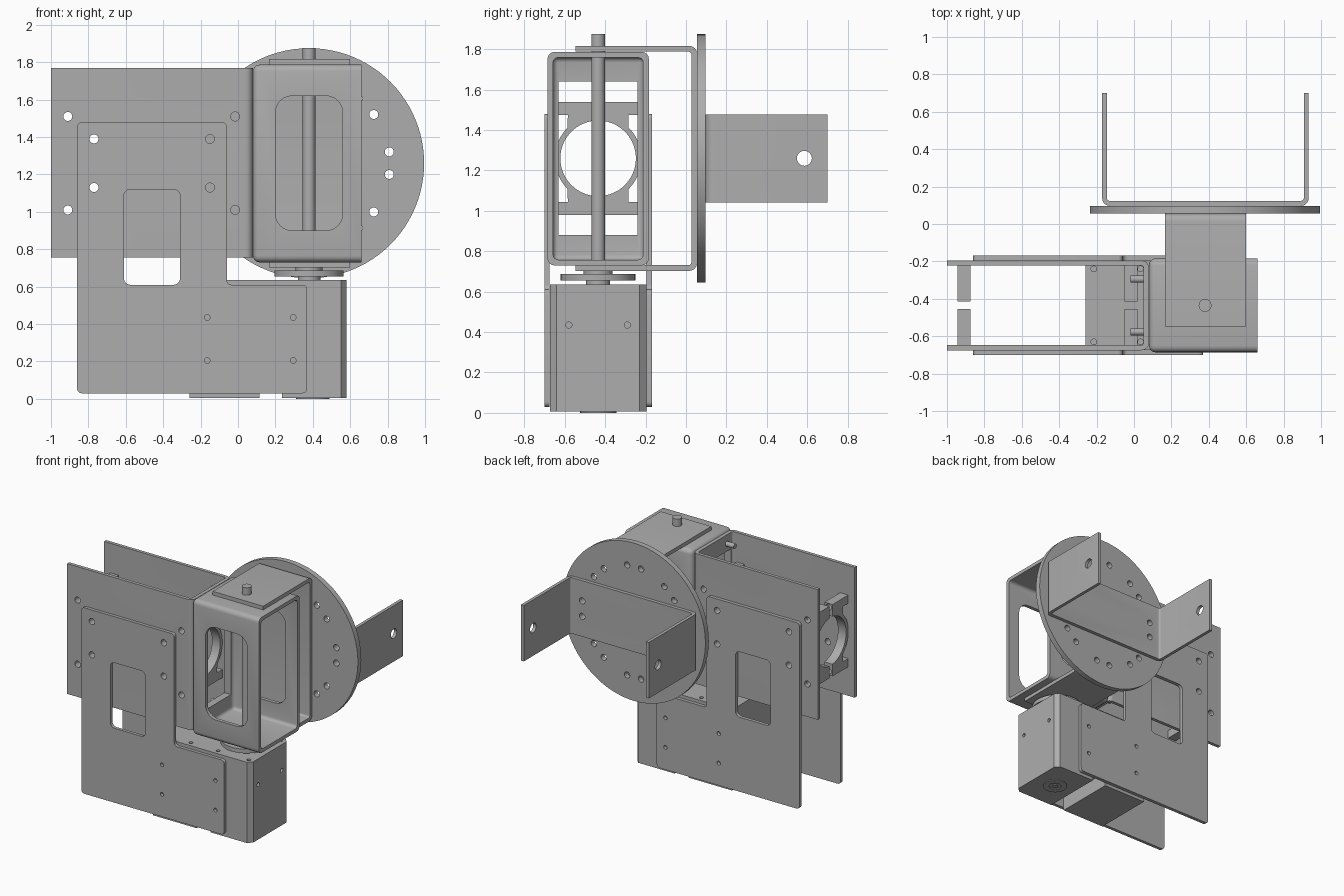
import bpy, bmesh, math
from mathutils import Vector

old = bpy.data.objects.get("Cube")
if old:
    bpy.data.objects.remove(old, do_unlink=True)

grey = bpy.data.materials.new("satin_grey")
grey.use_nodes = True
TINT = (0.42, 0.42, 0.42, 1)
grey.diffuse_color = TINT
grey.node_tree.nodes["Principled BSDF"].inputs["Base Color"].default_value = TINT

MID_Y = -0.435           # symmetry plane of the frame
AXIS_X, AXIS_Z = 0.38, 1.26   # turntable centre
PLACE = {"x": lambda u, v, w: (w, u, v),
         "y": lambda u, v, w: (u, w, v),
         "z": lambda u, v, w: (u, v, w)}


# 2D outline helpers
def rounded(points, radius=0.0):
    out = []
    for i, p in enumerate(points):
        r = p[2] if len(p) > 2 else radius
        c = Vector(p[:2])
        if r == 0:
            out.append(c)
            continue
        d1 = (Vector(points[i - 1][:2]) - c).normalized()
        d2 = (Vector(points[(i + 1) % len(points)][:2]) - c).normalized()
        half = d1.angle(d2) / 2
        a, b = c + d1 * r / math.tan(half), c + d2 * r / math.tan(half)
        for k in range(7):
            s = k / 6
            wa, wc, wb = (1 - s) ** 2, 2 * math.sin(half) * s * (1 - s), s * s
            out.append((a * wa + c * wc + b * wb) / (wa + wc + wb))
    return out


def rect(u0, u1, v0, v1, r=0.0):
    return rounded([(u0, v0), (u1, v0), (u1, v1), (u0, v1)], r)


def circle(u, v, r, n=24):
    return [Vector((u + r * math.cos(math.tau * i / n),
                    v + r * math.sin(math.tau * i / n))) for i in range(n)]


# Extrude outlines (the first is the edge, the rest are holes) along an axis
def panel(name, axis, lo, hi, *loops):
    curve = bpy.data.curves.new(name, "CURVE")
    curve.dimensions = "2D"
    curve.fill_mode = "BOTH"
    curve.extrude = (hi - lo) / 2
    for loop in loops:
        sp = curve.splines.new("POLY")
        sp.points.add(len(loop) - 1)
        for pt, co in zip(sp.points, loop):
            pt.co = (co.x, co.y, 0, 1)
        sp.use_cyclic_u = True
    tmp = bpy.data.objects.new(name + "_outline", curve)
    bpy.context.collection.objects.link(tmp)
    mesh = bpy.data.meshes.new_from_object(
        tmp.evaluated_get(bpy.context.evaluated_depsgraph_get()))
    bpy.data.objects.remove(tmp, do_unlink=True)
    bm = bmesh.new()
    bm.from_mesh(mesh)
    for v in bm.verts:
        v.co = PLACE[axis](v.co.x, v.co.y, v.co.z + (lo + hi) / 2)
    bmesh.ops.remove_doubles(bm, verts=bm.verts, dist=1e-5)
    bmesh.ops.recalc_face_normals(bm, faces=bm.faces)
    bm.to_mesh(mesh)
    bm.free()
    return add(name, mesh)


def add(name, mesh):
    mesh.materials.clear()
    mesh.materials.append(grey)
    mesh.name = name
    ob = bpy.data.objects.new(name, mesh)
    bpy.context.collection.objects.link(ob)
    return ob


# Box with softened edges, except around its +x end
def soft_box(name, lo, hi, r):
    bm = bmesh.new()
    bmesh.ops.create_cube(bm, size=1)
    for v in bm.verts:
        v.co = [(a + b) / 2 + c * (b - a) for a, b, c in zip(lo, hi, v.co)]
    edges = [e for e in bm.edges if min(v.co.x for v in e.verts) < hi[0] - 0.01]
    bmesh.ops.bevel(bm, geom=edges, offset=r, segments=4, profile=0.5, affect="EDGES")
    mesh = bpy.data.meshes.new(name)
    bm.to_mesh(mesh)
    bm.free()
    return add(name, mesh)


def cut(ob, *cutters):
    for c in cutters:
        mod = ob.modifiers.new("cut", "BOOLEAN")
        mod.operation, mod.solver, mod.object = "DIFFERENCE", "EXACT", c
    bpy.context.view_layer.update()
    mesh = bpy.data.meshes.new_from_object(
        ob.evaluated_get(bpy.context.evaluated_depsgraph_get()))
    ob.modifiers.clear()
    ob.data = mesh
    for c in cutters:
        bpy.data.objects.remove(c, do_unlink=True)


def drill(ob, axis, lo, hi, spots, r):
    cut(ob, *[panel("drill", axis, lo, hi, circle(u, v, r)) for u, v in spots])


clamp_x = (-0.91, -0.015)
clamp_holes = [(x, z) for x in clamp_x for z in (1.01, 1.51)]
plate_holes = [(x, z) for x in (-0.77, -0.15) for z in (1.13, 1.39)]
motor_holes = [(x, z) for x in (-0.165, 0.295) for z in (0.205, 0.435)]

# Outer L-shaped side plates
for name, lo, hi in (("front_side_plate", -0.70, -0.675), ("back_side_plate", -0.195, -0.168)):
    panel(name, "y", lo, hi,
          rounded([(-0.86, 0.03), (0.37, 0.03), (0.37, 0.61), (-0.06, 0.61),
                   (-0.06, 1.48), (-0.86, 1.48)], 0.025),
          rect(-0.61, -0.31, 0.61, 1.12, 0.035),
          *[circle(x, z, 0.024) for x, z in plate_holes],
          *[circle(x, z, 0.015) for x, z in motor_holes])

# Inner bent channel
channel = panel("channel_bracket", "z", 0.755, 1.77, rounded([
    (-1, -0.675), (0.08, -0.675, 0.04), (0.08, -0.195, 0.04), (-1, -0.195),
    (-1, -0.221), (0.052, -0.221, 0.015), (0.052, -0.648, 0.015), (-1, -0.648)]))
cut(channel, panel("window", "x", 0, 0.2, rect(-0.63, -0.24, 0.88, 1.64)))
drill(channel, "y", -0.8, 0, clamp_holes + plate_holes, 0.024)

# Tube clamps, each made of two halves
inner, outer = 0.187, 0.214
gap = math.acos(0.02 / inner)
upper = [(0.213, 0.28), (0.213, 0.215), (0.15, 0.215)]
arc = [(outer * math.cos(a), outer * math.sin(a))
       for a in [math.radians(45 - 5 * i) for i in range(19)]]
bore = [(inner * math.cos(a), inner * math.sin(a))
        for a in [gap * (i / 14 - 1) for i in range(29)]]
half = ([(0.02, 0.28)] + upper + arc + [(u, -v) for u, v in reversed(upper)]
        + [(0.02, -0.28)] + bore)
for n, x in zip(("outer", "inner"), clamp_x):
    for side, s in (("back", 1), ("front", -1)):
        c = panel(f"{n}_clamp_{side}", "x", x - 0.035, x + 0.035,
                  [Vector((MID_Y + s * u, AXIS_Z + v)) for u, v in half])
        drill(c, "y", -0.8, 0, [(x, 1.01), (x, 1.51)], 0.024)

# Bolts joining channel and tray
for y in (-0.295, -0.577):
    for z in (0.82, 1.70):
        panel("tray_bolt", "x", -0.02, 0.09, circle(y, z, 0.019))

# Open tray that carries the pivot rod
tray = soft_box("pivot_tray", (0.08, -0.686, 0.73), (0.66, -0.184, 1.787), 0.035)
cut(tray,
    soft_box("hollow", (0.108, -0.658, 0.758), (0.9, -0.212, 1.759), 0.025),
    panel("side_window", "y", -0.8, 0, rect(0.2, 0.56, 0.9, 1.62, 0.09)),
    panel("end_window", "x", 0, 0.2, rect(-0.63, -0.24, 0.88, 1.64)))

# Pivot rod, hub and collars
for name, r, lo, hi in (("pivot_rod", 0.034, 0.62, 1.875), ("lower_collar", 0.06, 0.63, 0.66),
                        ("hub_disc", 0.185, 0.655, 0.687), ("upper_collar", 0.072, 0.68, 0.71)):
    panel(name, "z", lo, hi, circle(AXIS_X, MID_Y, r, 40))

# Swinging bracket around the tray
panel("swing_bracket", "x", 0.165, 0.6, rounded([
    (-0.547, 0.703), (0.055, 0.703, 0.04), (0.055, 1.817, 0.04), (-0.547, 1.817),
    (-0.547, 1.788), (0.027, 1.788, 0.015), (0.027, 0.731, 0.015), (-0.547, 0.731)]))

# Turntable with paired holes
ring = [(AXIS_X + 0.433 * math.cos(math.radians(45 * k + d)),
         AXIS_Z + 0.433 * math.sin(math.radians(45 * k + d))) for k in range(8) for d in (-8, 8)]
panel("turntable", "y", 0.055, 0.097, circle(AXIS_X, AXIS_Z, 0.615, 96),
      *[circle(x, z, 0.024) for x, z in ring])

# Rear yoke
yoke = panel("rear_yoke", "z", 1.042, 1.478, rounded([
    (-0.17, 0.70), (-0.17, 0.097, 0.04), (0.933, 0.097, 0.04), (0.933, 0.70),
    (0.908, 0.70), (0.908, 0.124, 0.015), (-0.145, 0.124, 0.015), (-0.145, 0.70)]))
drill(yoke, "x", -1, 1.5, [(0.586, AXIS_Z)], 0.037)
drill(yoke, "y", 0, 0.3, [p for p in ring if abs(p[1] - AXIS_Z) < 0.1], 0.024)

# Motor housing
motor = panel("motor_housing", "z", 0.006, 0.635, rounded([
    (-0.26, -0.674), (0.55, -0.674), (0.58, -0.64), (0.58, -0.23),
    (0.55, -0.196), (-0.26, -0.196)]))
cut(motor, panel("slot", "y", -1, 0, rect(0.115, 0.235, -0.1, 0.12)))
drill(motor, "x", 0.55, 0.7, [(-0.58, 0.435), (-0.29, 0.435)], 0.015)
corners = [(x, y) for x in (-0.215, 0.035, 0.27, 0.535) for y in (-0.63, -0.24)]
drill(motor, "z", 0.6, 0.7, corners, 0.015)
panel("motor_end_ring", "z", 0, 0.02, circle(0.4, MID_Y, 0.09), circle(0.4, MID_Y, 0.045))
panel("motor_end_shaft", "z", 0, 0.02, circle(0.4, MID_Y, 0.02))

# Smooth the round surfaces, keep edges crisp
bpy.ops.object.select_all(action="DESELECT")
for ob in bpy.context.collection.objects:
    if ob.type == "MESH" and grey.name in ob.data.materials:
        ob.select_set(True)
        bpy.context.view_layer.objects.active = ob
bpy.ops.object.shade_smooth_by_angle(angle=math.radians(30))
